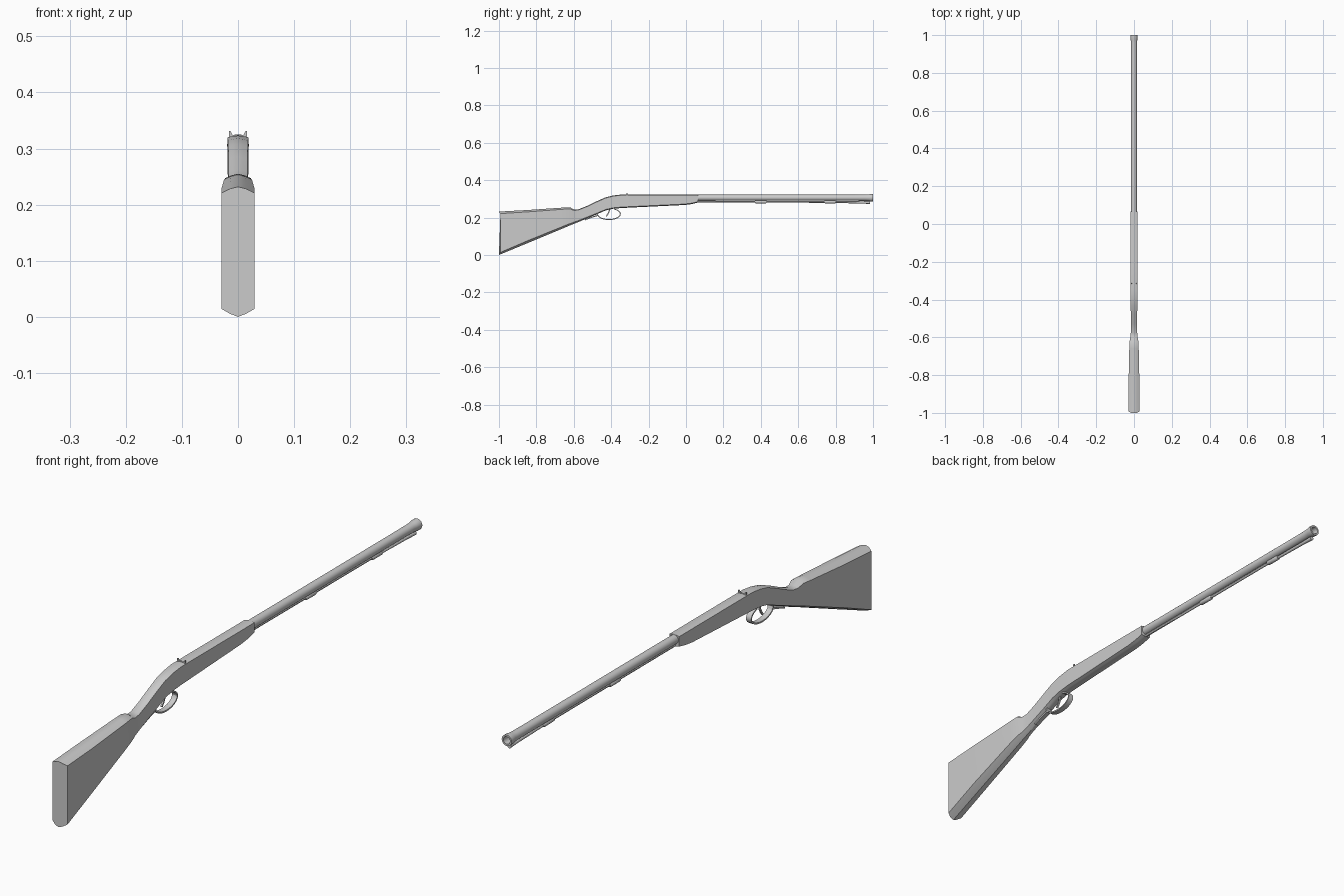
import bpy, bmesh, math
from mathutils import Vector

if "Cube" in bpy.data.objects:
    bpy.data.objects.remove(bpy.data.objects["Cube"])


def make(name, verts, faces, angle=30):
    me = bpy.data.meshes.new(name)
    me.from_pydata(verts, [], faces)
    bm = bmesh.new()
    bm.from_mesh(me)
    bmesh.ops.recalc_face_normals(bm, faces=bm.faces)
    bm.to_mesh(me)
    bm.free()
    ob = bpy.data.objects.new(name, me)
    bpy.context.collection.objects.link(ob)
    bpy.context.view_layer.objects.active = ob
    ob.select_set(True)
    bpy.ops.object.shade_smooth_by_angle(angle=math.radians(angle))
    ob.select_set(False)
    return ob


def loft(name, rings, caps=True, angle=30):
    n = len(rings[0])
    verts = [v for r in rings for v in r]
    faces = [(i * n + j, i * n + (j + 1) % n, (i + 1) * n + (j + 1) % n, (i + 1) * n + j)
             for i in range(len(rings) - 1) for j in range(n)]
    if caps:
        faces += [tuple(range(n)), tuple(range((len(rings) - 1) * n, len(rings) * n))]
    return make(name, verts, faces, angle)


def turned(name, profile, sides, caps=True):
    # profile rows: y, centre z, radius
    return loft(name, [[(r * math.cos(2 * math.pi * k / sides), y, z + r * math.sin(2 * math.pi * k / sides))
                        for k in range(sides)] for y, z, r in profile], caps)


def strip(name, path, half_width, thick):
    # rectangular band swept along a (y, z) path
    rings = []
    for i, p in enumerate(path):
        a, b = Vector(path[max(i - 1, 0)]), Vector(path[min(i + 1, len(path) - 1)])
        t = (b - a).normalized()
        n = Vector((-t.y, t.x)) * thick / 2
        rings.append([(s * half_width, p[0] + k * n.x, p[1] + k * n.y)
                      for s, k in ((-1, -1), (1, -1), (1, 1), (-1, 1))])
    return loft(name, rings)


# Stock: y, top z, bottom z, half width, top ridge rise, bottom ridge rise
stations = [
    (-1.00, .232, .000, .029, .011, .014),
    (-.85, .240, .062, .029, .010, .013),
    (-.66, .253, .141, .025, .009, .011),
    (-.62, .255, .158, .023, .008, .010),
    (-.60, .243, .166, .019, .005, .009),
    (-.575, .244, .176, .017, .004, .008),
    (-.53, .262, .195, .017, .004, .007),
    (-.48, .286, .216, .017, .004, .006),
    (-.43, .308, .238, .0175, .004, .005),
    (-.39, .318, .247, .018, .004, .005),
    (-.345, .323, .251, .0187, .003, .005),
    (-.20, .323, .258, .0187, .003, .005),
    (-.01, .323, .267, .0187, .003, .005),
    (.03, .323, .272, .0187, .003, .005),
    (.065, .323, .281, .0187, .003, .004),
]
rings = []
for i, (y, zt, zb, w, rt, rb) in enumerate(stations):
    side_y = y + (.008 if i == 0 else 0)
    rings.append([(0, y, zb), (w * .5, y, zb + rb * .4), (w, side_y, zb + rb), (w, side_y, zt - rt),
                  (w * .5, y, zt - rt * .35), (0, y, zt), (-w * .5, y, zt - rt * .35),
                  (-w, side_y, zt - rt), (-w, side_y, zb + rb), (-w * .5, y, zb + rb * .4)])
loft("stock", rings, angle=35)

# Barrel with flared lip and open bore
turned("barrel", [(.02, .306, .016), (.90, .306, .016), (.96, .306, .0165), (.975, .306, .0175),
                  (.985, .306, .0195), (1.0, .306, .0195), (1.0, .306, .013), (.85, .306, .012)], 20)

# Ramrod and its holders
turned("ramrod", [(.02, .285, .005), (.74, .284, .005), (.94, .281, .006), (.985, .280, .0075)], 12)
for i, y in enumerate((.40, .77)):
    turned(f"ramrod_pipe_{i + 1}", [(y - .03, .284, .0065), (y - .025, .284, .0085),
                                    (y + .025, .2835, .0085), (y + .03, .2835, .0065)], 12)

# Rear sight: thin notched plate with raised ears
outline = [(-.016, .318), (.016, .318), (.016, .331), (.0135, .331), (.010, .3245),
           (-.010, .3245), (-.0135, .331), (-.016, .331)]
loft("rear_sight", [[(x, y, z) for x, z in outline] for y in (-.318, -.312)])

# Trigger guard: tail along the grip, then an oval bow
cy, cz, ry, rz = -.412, .219, .061, .030
bow = [(cy + ry * math.cos(math.radians(a)), cz + rz * math.sin(math.radians(a)))
       for a in range(165, 421, 15)]
strip("trigger_guard", [(-.472, .235)] + bow + [(-.385, .254)], .010, .005)
strip("guard_tail", [(-.54, .188), (-.50, .203), (-.468, .212)], .008, .006)

# Trigger
strip("trigger", [(-.408, .252), (-.411, .232), (-.418, .218), (-.427, .206), (-.424, .201)][:4], .003, .006)
